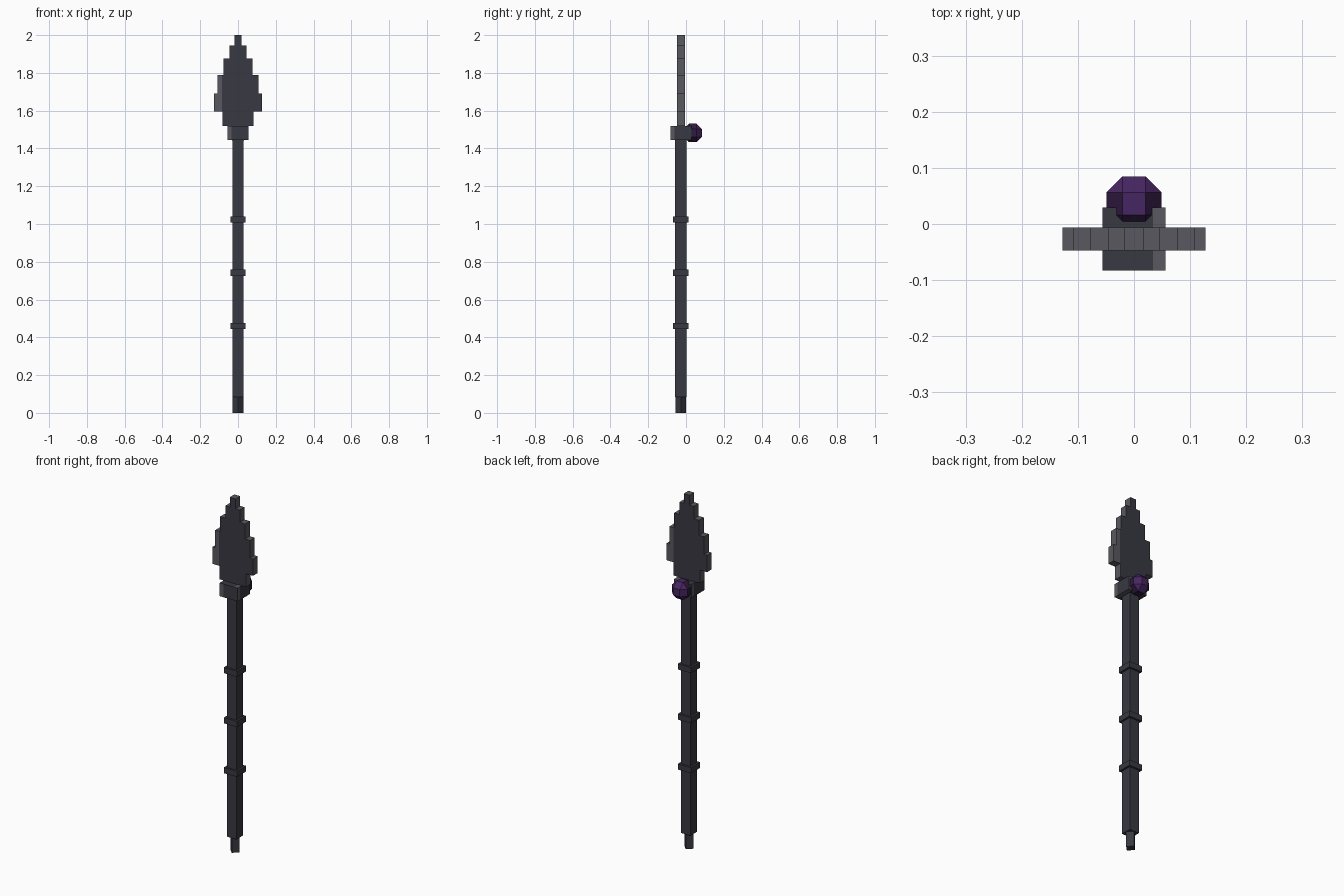
import bpy, bmesh
from math import radians
from itertools import permutations, product
from mathutils import Vector, Matrix

cube = bpy.data.objects.get("Cube")
if cube:
    bpy.data.objects.remove(cube)


def material(name, rgb):
    m = bpy.data.materials.new(name)
    m.use_nodes = True
    m.diffuse_color = (*rgb, 1)
    m.node_tree.nodes["Principled BSDF"].inputs["Base Color"].default_value = (*rgb, 1)
    return m


dark = material("dark slate", (0.040, 0.040, 0.054))
light = material("worn slate", (0.098, 0.098, 0.115))
violet = material("violet", (0.062, 0.019, 0.120))
plum = material("deep plum", (0.030, 0.010, 0.052))

AXIS_Y = -0.027  # centre line of the shaft


def finish(bm, name, mats, rule=None):
    bm.normal_update()
    for f in bm.faces:
        f.material_index = int(rule(f.normal, f.calc_center_median())) if rule else 0
    mesh = bpy.data.meshes.new(name)
    bm.to_mesh(mesh)
    bm.free()
    for m in mats:
        mesh.materials.append(m)
    obj = bpy.data.objects.new(name, mesh)
    bpy.context.collection.objects.link(obj)
    return obj


def add_box(bm, half_x, half_y, z0, z1, turn=0):
    mat = (Matrix.Translation((0, AXIS_Y, (z0 + z1) / 2))
           @ Matrix.Rotation(radians(turn), 4, 'Z')
           @ Matrix.Diagonal((2 * half_x, 2 * half_y, z1 - z0, 1)))
    bmesh.ops.create_cube(bm, size=1, matrix=mat)


def cut(bm, point, normal):
    bmesh.ops.bisect_plane(bm, geom=bm.verts[:] + bm.edges[:] + bm.faces[:],
                           plane_co=point, plane_no=normal)


def box(name, *args):
    bm = bmesh.new()
    add_box(bm, *args)
    return finish(bm, name, [dark])


# Shaft, turned foot and grip rings
box("shaft", 0.03, 0.03, 0.085, 1.445)
box("foot", 0.02, 0.02, 0, 0.085, 45)
for name, z in (("lower", 0.46), ("middle", 0.742), ("upper", 1.025)):
    box(name + "_ring", 0.041, 0.041, z - 0.016, z + 0.016)

# Collar: a lighter strip at the viewer's left of each side, and on top
bm = bmesh.new()
add_box(bm, 0.056, 0.056, 1.445, 1.52)
for s in (-1, 1):
    cut(bm, (s * 0.034, 0, 0), (1, 0, 0))
    cut(bm, (0, AXIS_Y + s * 0.034, 0), (0, 1, 0))


def collar_rule(n, c):
    if abs(n.z) > 0.5:
        return c.x > 0.034
    left = n.cross(Vector((0, 0, 1)))
    return (c - Vector((0, AXIS_Y, 0))).dot(left) > 0.034


finish(bm, "collar", [dark, light], collar_rule)

# Stepped blade: half width and top height of each step
bm = bmesh.new()
bottom = 1.52
for half, top in ((0.083, 1.595), (0.127, 1.69), (0.109, 1.79),
                  (0.078, 1.875), (0.045, 1.945), (0.018, 2.0)):
    add_box(bm, half, 0.0205, bottom, top)
    bottom = top
for s in (-1, 1):
    cut(bm, (s * 0.084, 0, 0), (1, 0, 0))
finish(bm, "blade", [dark, light],
       lambda n, c: abs(n.y) < 0.5 or c.x * n.y > 0.084)

# Faceted gem on the back: a cube with evenly chamfered edges and corners
bm = bmesh.new()
r, q = 0.049, 0.0203
centre = Vector((0, 0.036, 1.482))
points = {tuple(s * v for s, v in zip(signs, p))
          for p in permutations((r, q, q)) for signs in product((-1, 1), repeat=3)}
for p in sorted(points):
    bm.verts.new(centre + Vector(p))
hull = bmesh.ops.convex_hull(bm, input=bm.verts[:])
bmesh.ops.dissolve_limit(bm, angle_limit=radians(2), verts=bm.verts[:], edges=bm.edges[:])
bmesh.ops.recalc_face_normals(bm, faces=bm.faces[:])
finish(bm, "gem", [plum, violet], lambda n, c: n.y > 0.5 or n.z > 0.9)
